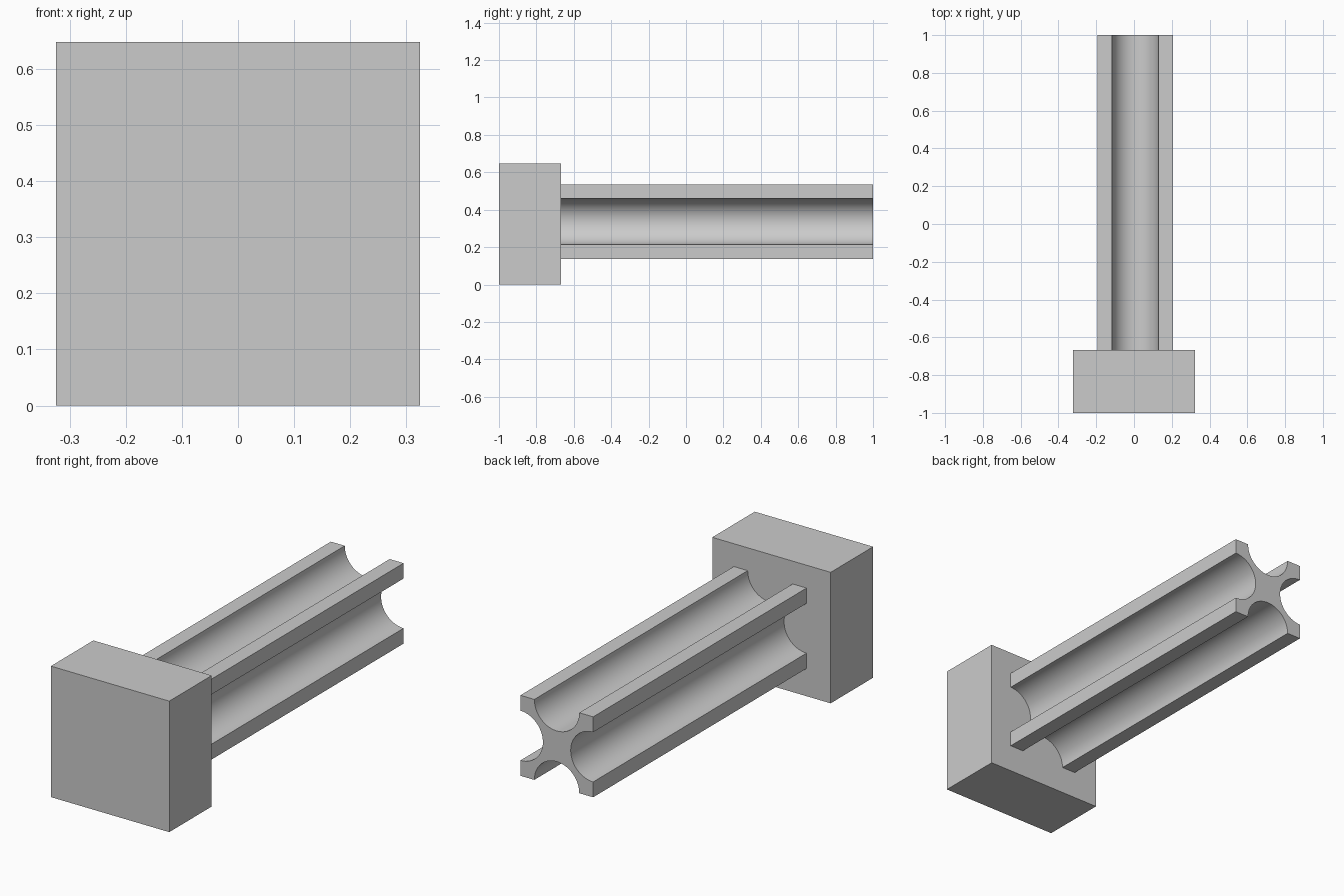
import bpy
import bmesh
from math import cos, sin, pi, radians
from mathutils import Matrix, Vector

cube = bpy.data.objects.get("Cube")
if cube:
    bpy.data.objects.remove(cube, do_unlink=True)

HEAD = 0.648             # width and height of the square head
JOIN = -0.668            # where the head meets the shaft
HALF, GROOVE = 0.199, 0.123
CENTRE = (0.007, 0.336)  # shaft axis in x and z
STEPS = 28

grey = bpy.data.materials.new("plain grey")
grey.use_nodes = True
colour = (0.6, 0.6, 0.6, 1)
grey.diffuse_color = colour
grey.node_tree.nodes["Principled BSDF"].inputs["Base Color"].default_value = colour


def prism(name, outline, y0, y1):
    """Extrude an (x, z) outline along y."""
    bm = bmesh.new()
    face = bm.faces.new([bm.verts.new((x, y0, z)) for x, z in outline])
    ext = bmesh.ops.extrude_face_region(bm, geom=[face], use_keep_orig=True)
    verts = [g for g in ext["geom"] if isinstance(g, bmesh.types.BMVert)]
    bmesh.ops.translate(bm, verts=verts, vec=(0, y1 - y0, 0))
    bmesh.ops.recalc_face_normals(bm, faces=bm.faces)
    mesh = bpy.data.meshes.new(name)
    bm.to_mesh(mesh)
    bm.free()
    mesh.materials.append(grey)
    obj = bpy.data.objects.new(name, mesh)
    bpy.context.collection.objects.link(obj)
    return obj


# Square head block
w = HEAD / 2
prism("head", [(-w, 0), (w, 0), (w, HEAD), (-w, HEAD)], -1, JOIN)

# Shaft with a half-round groove along each of its four sides
side = [Vector((HALF, -HALF))]
for i in range(STEPS + 1):
    a = pi * (i / STEPS - 0.5)
    side.append(Vector((HALF - GROOVE * cos(a), GROOVE * sin(a))))
outline = []
for quarter in range(4):
    turn = Matrix.Rotation(quarter * pi / 2, 2)
    outline += [turn @ p + Vector(CENTRE) for p in side]
shaft = prism("grooved_shaft", outline, JOIN, 1)

bpy.ops.object.select_all(action='DESELECT')
shaft.select_set(True)
bpy.context.view_layer.objects.active = shaft
bpy.ops.object.shade_smooth_by_angle(angle=radians(30))
